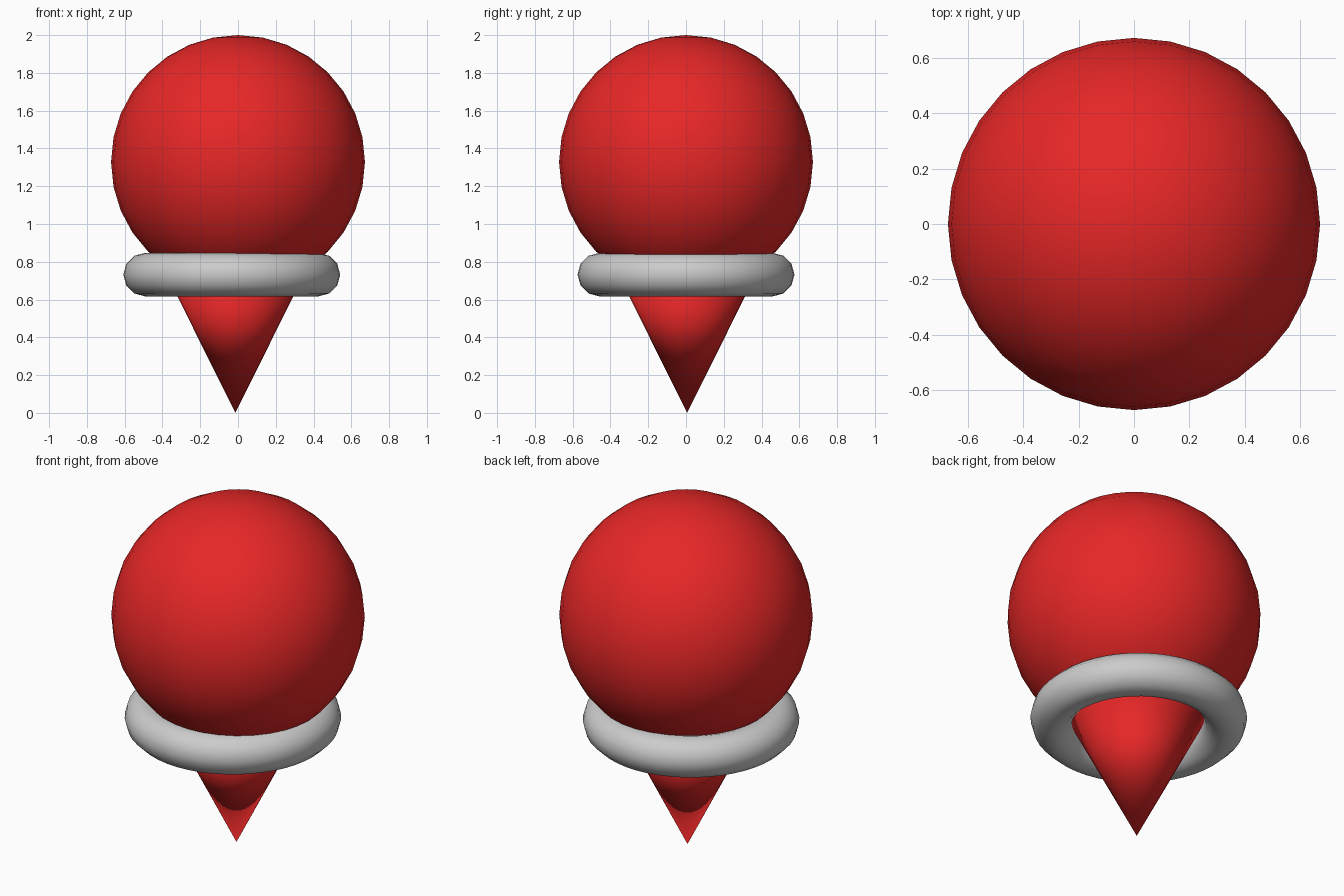
import bpy
from math import pi

if "Cube" in bpy.data.objects:
    bpy.data.objects.remove(bpy.data.objects["Cube"])

red = bpy.data.materials.new("red")
red.diffuse_color = (0.8, 0.02, 0.02, 1)
red.use_nodes = True
red.node_tree.nodes["Principled BSDF"].inputs["Base Color"].default_value = red.diffuse_color


def finish(name, material=None):
    obj = bpy.context.object
    obj.name = name
    bpy.ops.object.shade_smooth()
    if material:
        obj.data.materials.append(material)
    return obj


# Large ball on top
bpy.ops.mesh.primitive_uv_sphere_add(segments=32, ring_count=16, radius=0.672,
                                     location=(0, 0, 1.328))
finish("ball", red)

# Grey ring collar, slightly off centre
bpy.ops.mesh.primitive_torus_add(major_radius=0.459, minor_radius=0.115,
                                 major_segments=48, minor_segments=12,
                                 location=(-0.033, 0, 0.732))
finish("collar_ring")

# Downward pointing cone, its wide end hidden inside the ring
height = 0.8
bpy.ops.mesh.primitive_cone_add(vertices=32, radius1=0.398, radius2=0, depth=height,
                                location=(-0.014, 0.006, height / 2),
                                rotation=(pi, 0, 0))
finish("cone", red)
